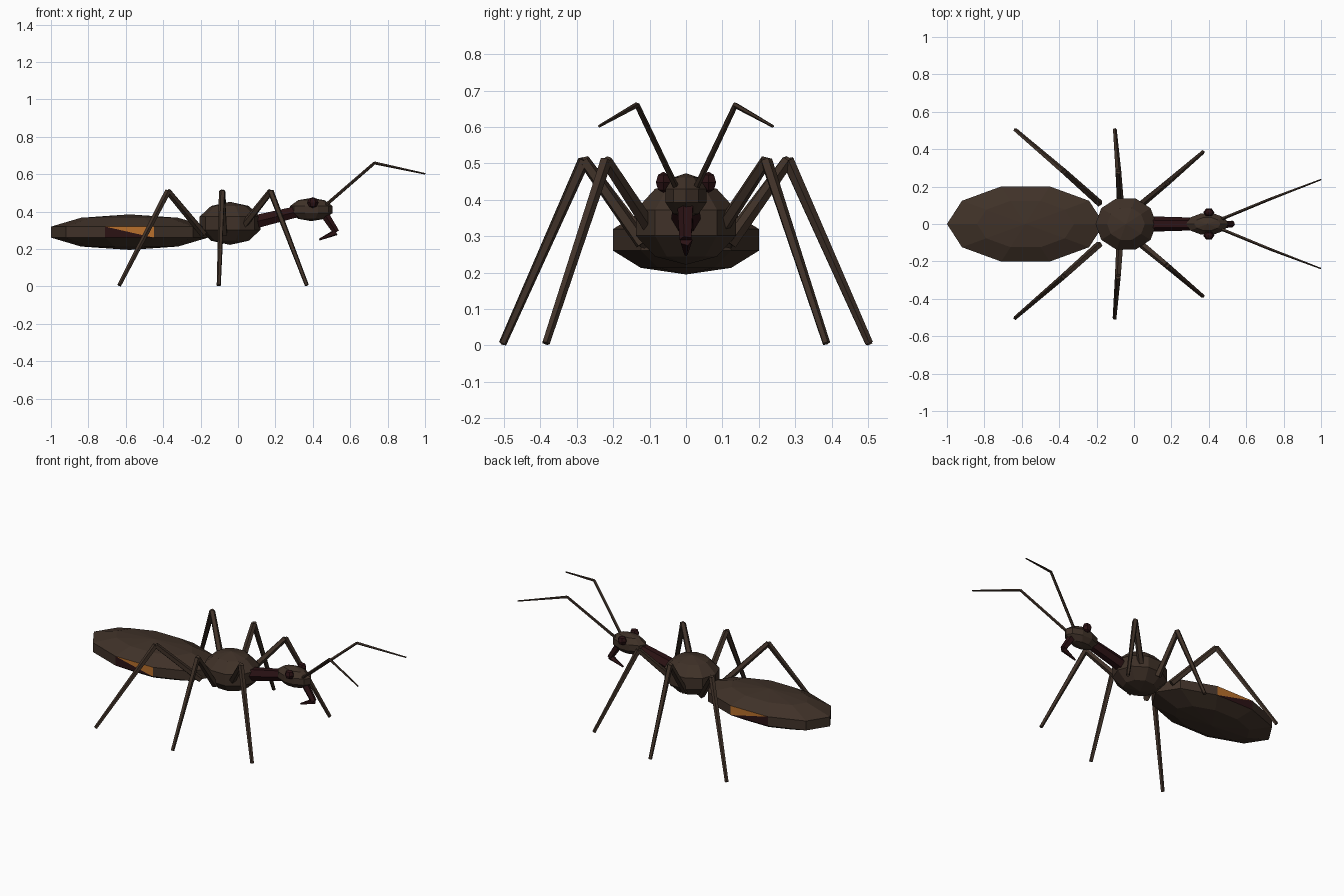
import bpy, bmesh
from math import sin, cos, pi
from mathutils import Vector

if "Cube" in bpy.data.objects:
    bpy.data.objects.remove(bpy.data.objects["Cube"])


def material(name, rgb):
    m = bpy.data.materials.new(name)
    m.diffuse_color = (*rgb, 1)
    m.use_nodes = True
    m.node_tree.nodes["Principled BSDF"].inputs["Base Color"].default_value = m.diffuse_color
    return m


BROWN = material("dark brown", (0.050, 0.031, 0.021))
RED = material("blackish red", (0.024, 0.006, 0.007))
ORANGE = material("orange", (0.48, 0.16, 0.025))


def finish(bm, name, *mats):
    bmesh.ops.recalc_face_normals(bm, faces=bm.faces)
    mesh = bpy.data.meshes.new(name)
    bm.to_mesh(mesh)
    bm.free()
    for m in mats:
        mesh.materials.append(m)
    ob = bpy.data.objects.new(name, mesh)
    bpy.context.collection.objects.link(ob)
    return ob


def ball(center, radii, segs=10, rings=5):
    """Low-poly globe with its first meridian on the x axis."""
    bm = bmesh.new()
    c = Vector(center)

    def point(i, j):
        lat, lon = pi * j / rings, 2 * pi * i / segs
        return c + Vector((radii[0] * sin(lat) * cos(lon),
                           radii[1] * sin(lat) * sin(lon), radii[2] * cos(lat)))

    loops = [[bm.verts.new(point(i, j)) for i in range(segs)] for j in range(1, rings)]
    top, bottom = bm.verts.new(point(0, 0)), bm.verts.new(point(0, rings))
    for i in range(segs):
        k = (i + 1) % segs
        bm.faces.new((top, loops[0][i], loops[0][k]))
        bm.faces.new((bottom, loops[-1][k], loops[-1][i]))
        for a, b in zip(loops, loops[1:]):
            bm.faces.new((a[i], b[i], b[k], a[k]))
    return bm


def limb(name, points, radii, mat, sides=5):
    """Tapered straight segments joined end to end."""
    bm = bmesh.new()
    for s, (p, q) in enumerate(zip(points, points[1:])):
        p, q = Vector(p), Vector(q)
        d = (q - p).normalized()
        u = d.cross(Vector((0, 0, 1))).normalized()
        v = u.cross(d)
        ends = []
        for o, r in ((p, radii[s]), (q, radii[s + 1])):
            ends.append([bm.verts.new(o + r * (u * cos(2 * pi * i / sides) + v * sin(2 * pi * i / sides)))
                         for i in range(sides)])
        for i in range(sides):
            k = (i + 1) % sides
            bm.faces.new((ends[0][i], ends[0][k], ends[1][k], ends[1][i]))
        bm.faces.new(ends[0][::-1])
        bm.faces.new(ends[1])
    return finish(bm, name, mat)


# Abdomen, with one side panel per flank split into orange and red triangles
bm = ball((-0.58, 0, 0.29), (0.4416, 0.222, 0.095))
panels = [f for f in bm.faces
          if abs(f.calc_center_median().z - 0.29) < 0.01
          and abs(f.calc_center_median().x + 0.58) < 0.01]
for f in panels:
    upper_tail = min(f.verts, key=lambda v: v.co.x - v.co.z)
    lower_head = max(f.verts, key=lambda v: v.co.x - v.co.z)
    new, _ = bmesh.utils.face_split(f, upper_tail, lower_head)
    for g in (f, new):
        g.material_index = 1 if g.calc_center_median().x > -0.58 else 2
finish(bm, "abdomen", BROWN, ORANGE, RED)

# Thorax, neck, head
finish(ball((-0.043, 0, 0.337), (0.171, 0.152, 0.115)), "thorax", BROWN)
limb("neck", [(0.05, 0, 0.335), (0.33, 0, 0.403)], [0.042, 0.034], RED, 6)
finish(ball((0.392, 0, 0.411), (0.119, 0.062, 0.062)), "head", BROWN)

# Single hooked mouthpart
limb("mouthpart", [(0.46, 0, 0.39), (0.525, 0, 0.29), (0.435, 0, 0.25)],
     [0.024, 0.018, 0.005], RED)

# Legs as hip, knee, foot
LEGS = {
    "front_leg": [(0.03, 0.10, 0.325), (0.175, 0.22, 0.508), (0.368, 0.385, 0.006)],
    "middle_leg": [(-0.075, 0.12, 0.28), (-0.085, 0.28, 0.508), (-0.103, 0.503, 0.006)],
    "rear_leg": [(-0.185, 0.11, 0.28), (-0.375, 0.28, 0.508), (-0.635, 0.503, 0.006)],
}
for side, label in ((-1, "right"), (1, "left")):
    for name, pts in LEGS.items():
        limb(f"{label}_{name}", [(x, side * y, z) for x, y, z in pts],
             [0.02, 0.017, 0.011], BROWN)
    # Eyes and antennae
    finish(ball((0.40, side * 0.062, 0.448), (0.03, 0.024, 0.029), 6, 4), f"{label}_eye", RED)
    limb(f"{label}_antenna",
         [(0.47, side * 0.028, 0.435), (0.73, side * 0.135, 0.66), (1.0, side * 0.238, 0.602)],
         [0.009, 0.008, 0.004], BROWN)
